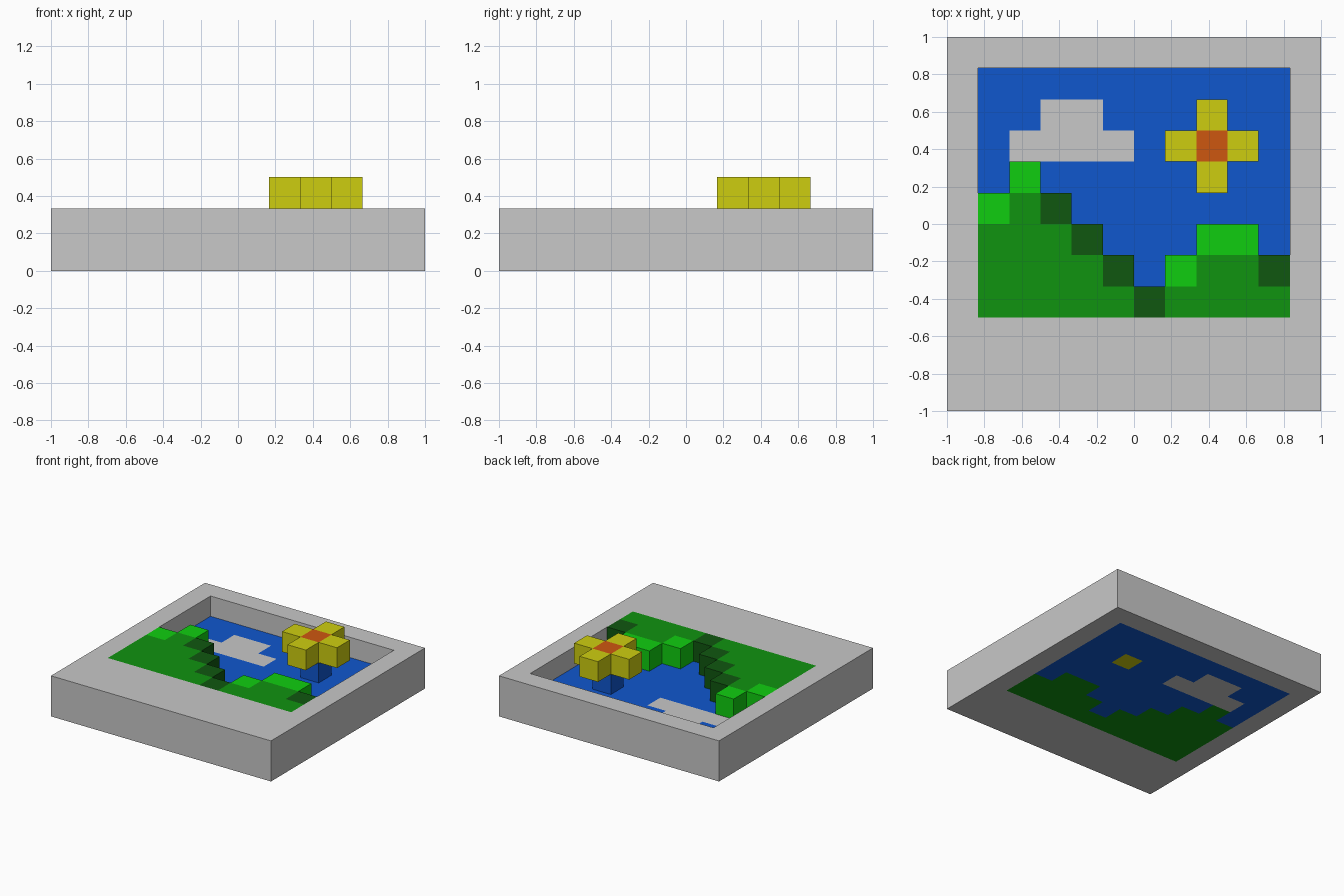
import bpy
import bmesh

cube = bpy.data.objects.get("Cube")
if cube:
    bpy.data.objects.remove(cube, do_unlink=True)

U = 1 / 6  # size of one block


def material(name, rgb):
    """Flat material from 0-255 display values."""
    lin = [((c / 255 + 0.055) / 1.055) ** 2.4 if c > 10 else c / 255 / 12.92 for c in rgb]
    m = bpy.data.materials.new(name)
    m.use_nodes = True
    m.diffuse_color = (*lin, 1)
    bsdf = next(n for n in m.node_tree.nodes if n.type == 'BSDF_PRINCIPLED')
    bsdf.inputs["Base Color"].default_value = (*lin, 1)
    return m


GREY = material("stone grey", (200, 200, 200))
BLUE = material("sky blue", (16, 87, 206))
GREEN = material("grass green", (16, 147, 16))
LIGHT = material("light green", (16, 206, 16))
DARK = material("dark green", (16, 87, 16))
YELLOW = material("sun yellow", (206, 206, 16))
ORANGE = material("sun orange", (206, 87, 16))

# Block plan seen from above, back row first
PLAN = [
    "############",
    "#..........#",
    "#..cc...y..#",
    "#.cccc.yoy.#",
    "#.l.....y..#",
    "#lgd.......#",
    "#gggd...ll.#",
    "#ggggd.lggd#",
    "#gggggdgggg#",
    "############",
    "############",
    "############",
]


def cells(keys):
    return {(i, 11 - r) for r, row in enumerate(PLAN)
            for i, ch in enumerate(row) if ch in keys}


def blocks(name, keys, z0, z1, mat):
    """One solid from all plan cells in keys, between block levels z0 and z1."""
    area = cells(keys)
    bm = bmesh.new()

    def quad(*pts):
        bm.faces.new([bm.verts.new(((x - 6) * U, (y - 6) * U, z * U)) for x, y, z in pts])

    for x, y in area:
        corner = [(x, y), (x + 1, y), (x + 1, y + 1), (x, y + 1)]
        quad(*[(a, b, z1) for a, b in corner])
        quad(*[(a, b, z0) for a, b in reversed(corner)])
        # Side walls only where the neighbouring cell is empty
        for k, (dx, dy) in enumerate([(0, -1), (1, 0), (0, 1), (-1, 0)]):
            if (x + dx, y + dy) not in area:
                p, q = corner[k], corner[(k + 1) % 4]
                quad((*p, z0), (*q, z0), (*q, z1), (*p, z1))
    bmesh.ops.remove_doubles(bm, verts=bm.verts[:], dist=1e-4)
    mesh = bpy.data.meshes.new(name)
    bm.to_mesh(mesh)
    bm.free()
    mesh.materials.append(mat)
    obj = bpy.data.objects.new(name, mesh)
    bpy.context.collection.objects.link(obj)
    return obj


# Tray and its floor
blocks("frame", "#", 0, 2, GREY)
blocks("sky_floor", ".y", 0, 1, BLUE)
blocks("cloud", "c", 0, 1, GREY)
blocks("hill_base", "gld", 0, 1, GREEN)
blocks("sun_peg", "o", 0, 1, YELLOW)

# Raised hills with sunlit and shaded edges
blocks("hill_grass", "g", 1, 2, GREEN)
blocks("hill_sunlit_edge", "l", 1, 2, LIGHT)
blocks("hill_shaded_edge", "d", 1, 2, DARK)

# Sun standing on a post
blocks("sun_post", "o", 1, 2, BLUE)
blocks("sun_centre", "o", 2, 3, ORANGE)
blocks("sun_rays", "y", 2, 3, YELLOW)
